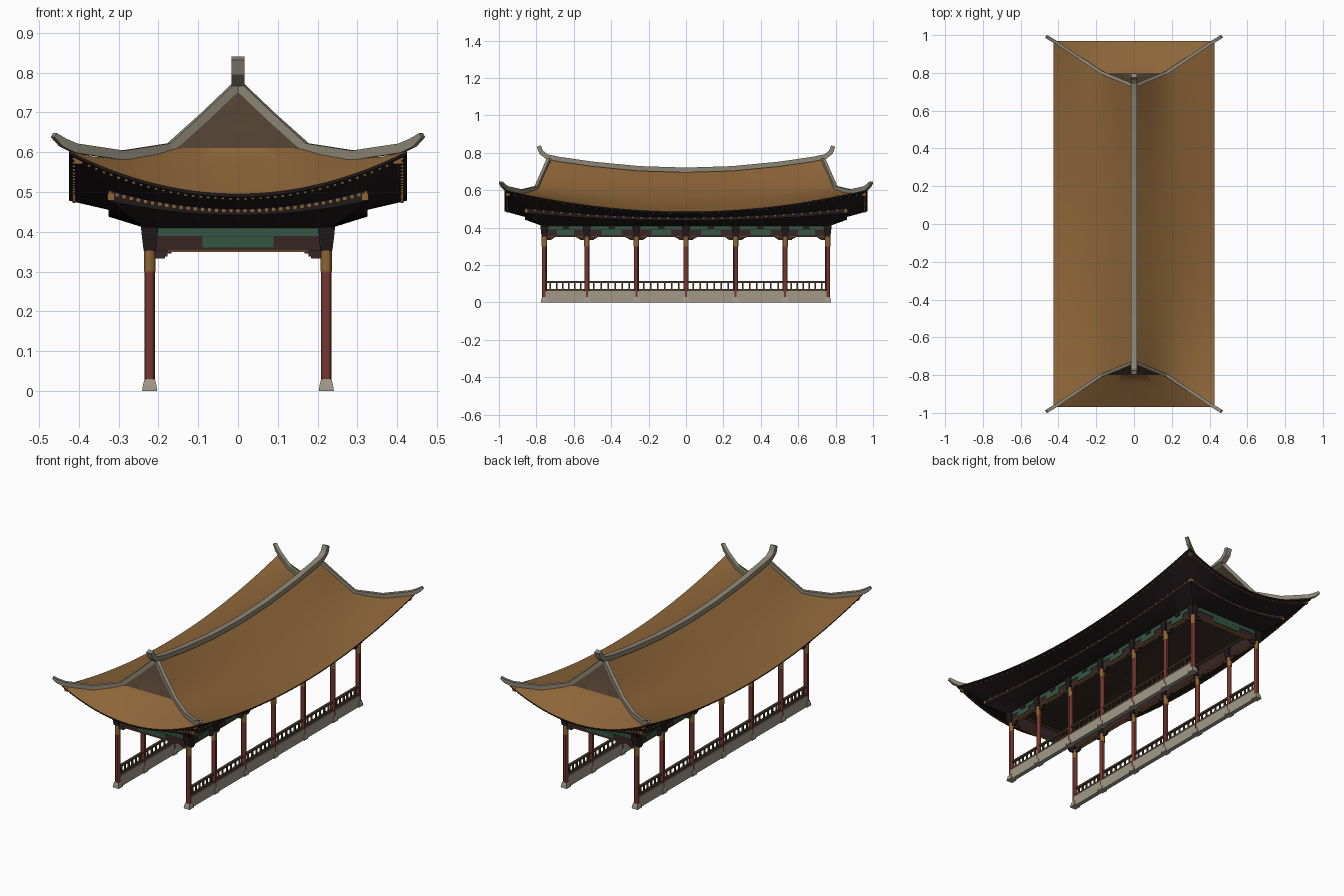
import bpy, bmesh, math
from mathutils import Vector

if "Cube" in bpy.data.objects:
    bpy.data.objects.remove(bpy.data.objects["Cube"])

def mat(name, r, g, b):
    m = bpy.data.materials.new(name)
    m.diffuse_color = (r, g, b, 1)
    m.use_nodes = True
    m.node_tree.nodes["Principled BSDF"].inputs["Base Color"].default_value = m.diffuse_color
    return m

TILE = mat("roof_ochre", .265, .13, .040)
RIDGE = mat("ridge_grey", .27, .24, .18)
STONE = mat("base_stone", .36, .32, .25)
RED = mat("column_red", .18, .037, .028)
DARK = mat("bracket_dark", .016, .010, .011)
GREEN = mat("beam_green", .034, .092, .054)
GOLD = mat("trim_gold", .27, .13, .035)
BROWN = mat("gable_brown", .078, .050, .030)
MAROON = mat("beam_maroon", .038, .019, .018)
CEIL = mat("ceiling_brown", .04, .026, .018)

def finish(name, bm, mats, smooth=False):
    bmesh.ops.remove_doubles(bm, verts=bm.verts, dist=1e-5)
    bmesh.ops.recalc_face_normals(bm, faces=bm.faces)
    me = bpy.data.meshes.new(name)
    bm.to_mesh(me)
    bm.free()
    ob = bpy.data.objects.new(name, me)
    bpy.context.collection.objects.link(ob)
    for m in mats:
        me.materials.append(m)
    if smooth:
        bpy.ops.object.select_all(action='DESELECT')
        ob.select_set(True)
        bpy.context.view_layer.objects.active = ob
        bpy.ops.object.shade_smooth_by_angle(angle=math.radians(30))
    return ob

def loft(bm, rows, closed=False, index=lambda i: 0):
    vs = [[bm.verts.new(p) for p in r] for r in rows]
    for i in range(len(vs) - 1):
        n = len(vs[i])
        for j in range(n if closed else n - 1):
            k = (j + 1) % n
            f = bm.faces.new((vs[i][j], vs[i][k], vs[i + 1][k], vs[i + 1][j]))
            f.material_index = index(i)
    return vs

def box(bm, x0, x1, y0, y1, z0, z1):
    rings = [[(x0, y0, z), (x1, y0, z), (x1, y1, z), (x0, y1, z)] for z in (z0, z1)]
    vs = loft(bm, rings, True)
    bm.faces.new(vs[0])
    bm.faces.new(vs[1])

def cube(bm, x, y, z, r):
    box(bm, x - r, x + r, y - r, y + r, z - r, z + r)

def sweep(bm, pts, w, h):
    # rectangular bar along a path, h given per point
    pts = [Vector(p) for p in pts]
    rings = []
    for i, p in enumerate(pts):
        t = (pts[min(i + 1, len(pts) - 1)] - pts[max(i - 1, 0)]).normalized()
        s = Vector((t.y, -t.x, 0)).normalized()
        u = s.cross(t)
        rings.append([p + s * a * w / 2 + u * b * h[i] / 2
                      for a, b in ((-1, -1), (1, -1), (1, 1), (-1, 1))])
    vs = loft(bm, rings, True)
    bm.faces.new(vs[0])
    bm.faces.new(vs[-1])

# Roof skin: rows of (x, y limit, z at middle, z at hip, z at middle of end)
ROWS = [(0, .73, .70, .765, .765), (.085, .765, .638, .687, .687), (.17, .80, .582, .61, .61),
        (.23, .84, .552, .593, .58), (.29, .88, .526, .585, .554), (.36, .925, .503, .588, .523),
        (.425, .97, .485, .602, .495)]
T = [i / 16 for i in range(-16, 17)]
bm = bmesh.new()
for s in (-1, 1):
    loft(bm, [[(s * x, Y * t, zm + (ze - zm) * t * t) for t in T] for x, Y, zm, ze, zc in ROWS])
    loft(bm, [[(x * t, s * Y, zc + (ze - zc) * t * t) for t in T] for x, Y, zm, ze, zc in ROWS],
         index=lambda i: 1 if i < 2 else 0)
bmesh.ops.dissolve_degenerate(bm, dist=1e-5, edges=bm.edges)
finish("roof", bm, [TILE, BROWN], True)

# Dark stepped eaves below the roof
def ring(hx, hy, zs, ze, zc, n=32):
    k = [2 * i / n - 1 for i in range(n)]
    return ([(hx, hy * t, zs + (zc - zs) * t * t) for t in k] +
            [(-hx * t, hy, ze + (zc - ze) * t * t) for t in k] +
            [(-hx, -hy * t, zs + (zc - zs) * t * t) for t in k] +
            [(hx * t, -hy, ze + (zc - ze) * t * t) for t in k])

bm = bmesh.new()
vs = loft(bm, [ring(.425, .97, .485, .495, .602), ring(.424, .969, .478, .487, .595),
               ring(.325, .86, .455, .457, .505), ring(.325, .86, .438, .442, .478),
               ring(.235, .77, .41, .41, .41)], True)
f = bm.faces.new(vs[-1])
f.material_index = 1
finish("eaves", bm, [DARK, CEIL], True)

# Gold rafter ends along both eave steps, larger at the corners
bm = bmesh.new()
for r in (ring(.412, .957, .476, .484, .584, 44), ring(.322, .857, .450, .453, .497, 36)):
    for x, y, z in r:
        cube(bm, x, y, z, .004)
for sx in (-1, 1):
    for sy in (-1, 1):
        cube(bm, sx * .402, sy * .952, .580, .010)
        cube(bm, sx * .320, sy * .855, .488, .008)
finish("rafter_ends", bm, [GOLD])

# Main ridge with upturned ends
bm = bmesh.new()
prof = [(0, .708), (.25, .716), (.5, .740), (.68, .766), (.745, .780), (.774, .803), (.787, .836)]
path = [(0, -y, z) for y, z in reversed(prof[1:])] + [(0, y, z) for y, z in prof]
hs = [.022, .026] + [.026] * (len(path) - 4) + [.026, .022]
sweep(bm, path, .032, hs)
finish("main_ridge", bm, [RIDGE])

# Hip ridges down the gable edges to the corners
bm = bmesh.new()
for sx in (-1, 1):
    for sy in (-1, 1):
        pts = [(0.004, .732, .765), (.085, .766, .688), (.17, .80, .612), (.29, .88, .592),
               (.41, .96, .610), (.44, .978, .624), (.463, .992, .643)]
        sweep(bm, [(sx * x, sy * y, z) for x, y, z in pts], .018, [.022] * 3 + [.024] * 2 + [.022, .012])
finish("hip_ridges", bm, [RIDGE])

# Columns with stone feet, gold collars and dark caps
CX, CY = .222, [-.757, -.53, -.265, 0, .265, .53, .757]
posts = [(s * CX, y) for s in (-1, 1) for y in CY]

def cylinders(name, r, z0, z1, m):
    bm = bmesh.new()
    for x, y in posts:
        rings = [[(x + r * math.cos(a * math.pi / 6), y + r * math.sin(a * math.pi / 6), z)
                  for a in range(12)] for z in (z0, z1)]
        v = loft(bm, rings, True)
        bm.faces.new(v[0])
        bm.faces.new(v[1])
    finish(name, bm, [m], True)

cylinders("columns", .0135, .02, .41, RED)
cylinders("column_collars", .0145, .30, .355, GOLD)

def blocks(name, steps, m):
    bm = bmesh.new()
    for x, y in posts:
        v = loft(bm, [[(x + a * w, y + b * w, z) for a, b in ((-1, -1), (1, -1), (1, 1), (-1, 1))]
                      for w, z in steps], True)
        bm.faces.new(v[0])
        bm.faces.new(v[-1])
    finish(name, bm, [m])

blocks("column_feet", [(.019, 0), (.017, .014), (.013, .03)], STONE)
blocks("column_caps", [(.015, .353), (.018, .375), (.022, .412)], DARK)

# Beams between columns: (centre x, centre y, half length, runs along x, outward sign)
bays = [(s * CX, (a + b) / 2, (b - a) / 2, False, s) for s in (-1, 1) for a, b in zip(CY, CY[1:])]
bays += [(0, s * .757, CX, True, s) for s in (-1, 1)]

def bay_boxes(name, m, parts):
    # parts give (along0, along1, out0, out1, z0, z1); along is from bay centre
    bm = bmesh.new()
    for cx, cy, h, along_x, s in bays:
        for a0, a1, o0, o1, z0, z1 in parts(h):
            a0, a1 = sorted((a0, a1))
            o0, o1 = sorted((s * o0, s * o1))
            if along_x:
                box(bm, cx + a0, cx + a1, cy + o0, cy + o1, z0, z1)
            else:
                box(bm, cx + o0, cx + o1, cy + a0, cy + a1, z0, z1)
    finish(name, bm, [m])

bay_boxes("upper_green_beams", GREEN, lambda h: [(-h, h, .004, .012, .389, .411)])
bay_boxes("lower_beams", MAROON, lambda h: [(-h, h, -.010, .010, .352, .389), (-h, h, -.010, .004, .389, .411)])
bay_boxes("green_panels", GREEN, lambda h: [(-h * .4, h * .4, .010, .013, .360, .388)])
bay_boxes("bay_blocks", DARK, lambda h: [(-.018, .018, .010, .016, .392, .411)] if h < .2 else [])
bay_boxes("gold_beam_lines", GOLD, lambda h: [(-h * .8, h * .8, -.009, .011, .349, .353)])
bay_boxes("beam_brackets", MAROON, lambda h: [
    (s * h, s * (h - w), -.006, .006, z, .352)
    for s in (-1, 1) for w, z in ((.038, .333), (.045, .338), (.055, .345))])

# Gold frame around the ceiling
bm = bmesh.new()
for s in (-1, 1):
    box(bm, s * .2 - .003, s * .2 + .003, -.735, .735, .405, .411)
    box(bm, -.2, .2, s * .735 - .003, s * .735 + .003, .405, .411)
finish("ceiling_frame", bm, [GOLD])

# Low stone walls and railings on the two long sides
wall, rail = bmesh.new(), bmesh.new()
for s in (-1, 1):
    x = s * CX
    box(wall, x - .012, x + .012, -.757, .757, 0, .06)
    box(rail, x - .007, x + .007, -.757, .757, .06, .073)
    box(rail, x - .007, x + .007, -.757, .757, .105, .115)
    for a, b in zip(CY, CY[1:]):
        for i in range(1, 7):
            y = a + (b - a) * i / 7
            box(rail, x - .004, x + .004, y - .004, y + .004, .07, .108)
finish("low_walls", wall, [STONE])
finish("railings", rail, [BROWN])
